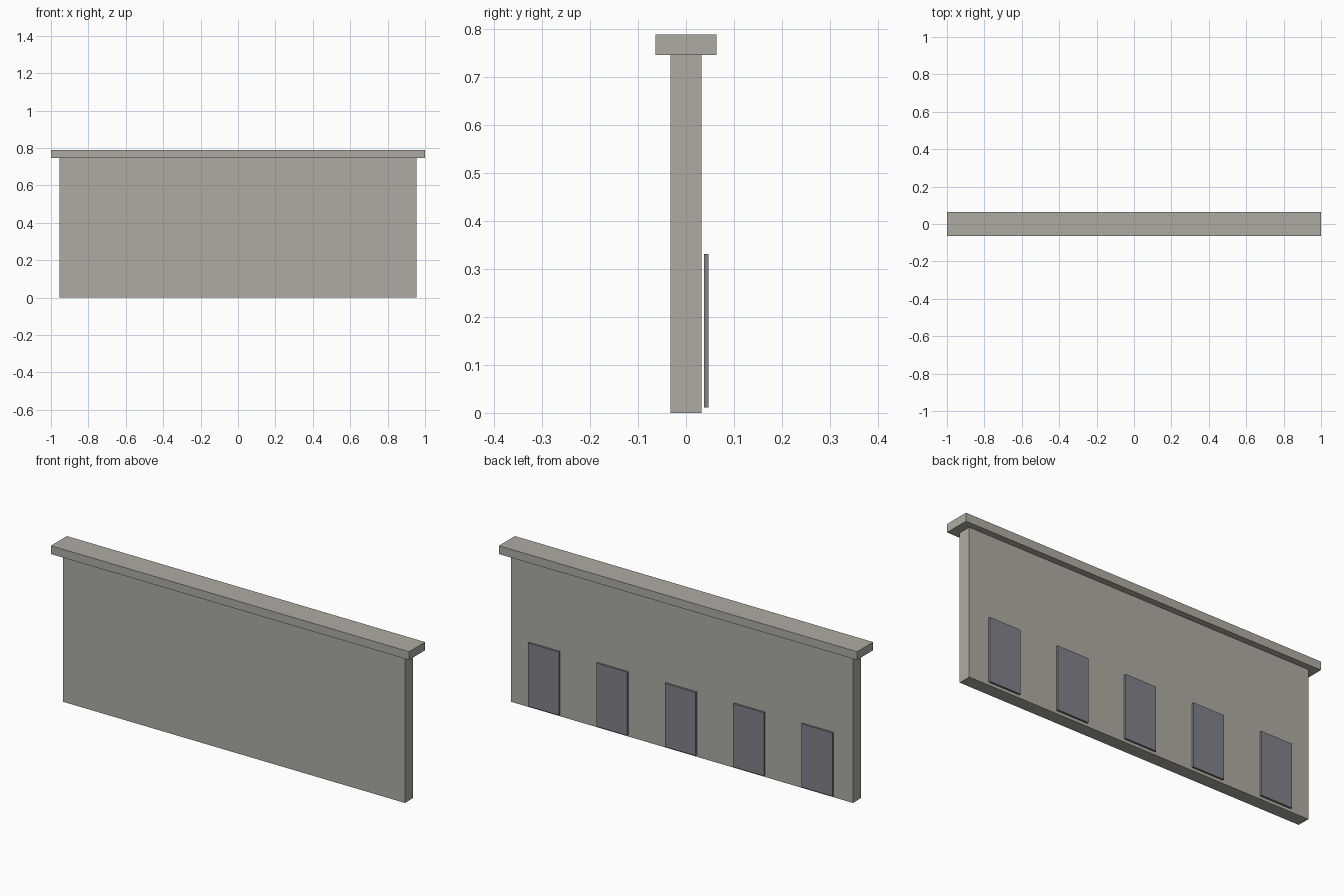
import bpy

if "Cube" in bpy.data.objects:
    bpy.data.objects.remove(bpy.data.objects["Cube"])


def material(name, color):
    mat = bpy.data.materials.new(name)
    mat.diffuse_color = (*color, 1)
    mat.use_nodes = True
    mat.node_tree.nodes["Principled BSDF"].inputs["Base Color"].default_value = mat.diffuse_color
    return mat


def box(name, x, y, z, mat):
    """Box spanning the given (low, high) ranges."""
    spans = (x, y, z)
    bpy.ops.mesh.primitive_cube_add(size=1, location=[(a + b) / 2 for a, b in spans])
    ob = bpy.context.object
    ob.name = name
    ob.scale = [b - a for a, b in spans]
    bpy.ops.object.transform_apply(location=False, rotation=False, scale=True)
    ob.data.materials.append(mat)
    return ob


stone = material("stone", (0.43, 0.41, 0.36))
slate = material("slate", (0.22, 0.22, 0.26))

# Wall slab and overhanging coping
box("wall", (-0.955, 0.955), (-0.032, 0.032), (0, 0.746), stone)
box("coping", (-1, 1), (-0.0638, 0.0638), (0.746, 0.788), stone)

# Row of five panels standing just off the back face
spacing, half_width = 0.382, 0.086
for i in range(5):
    cx = (i - 2) * spacing
    box(f"back_panel_{i + 1}", (cx - half_width, cx + half_width),
        (0.037, 0.0467), (0.011, 0.331), slate)
